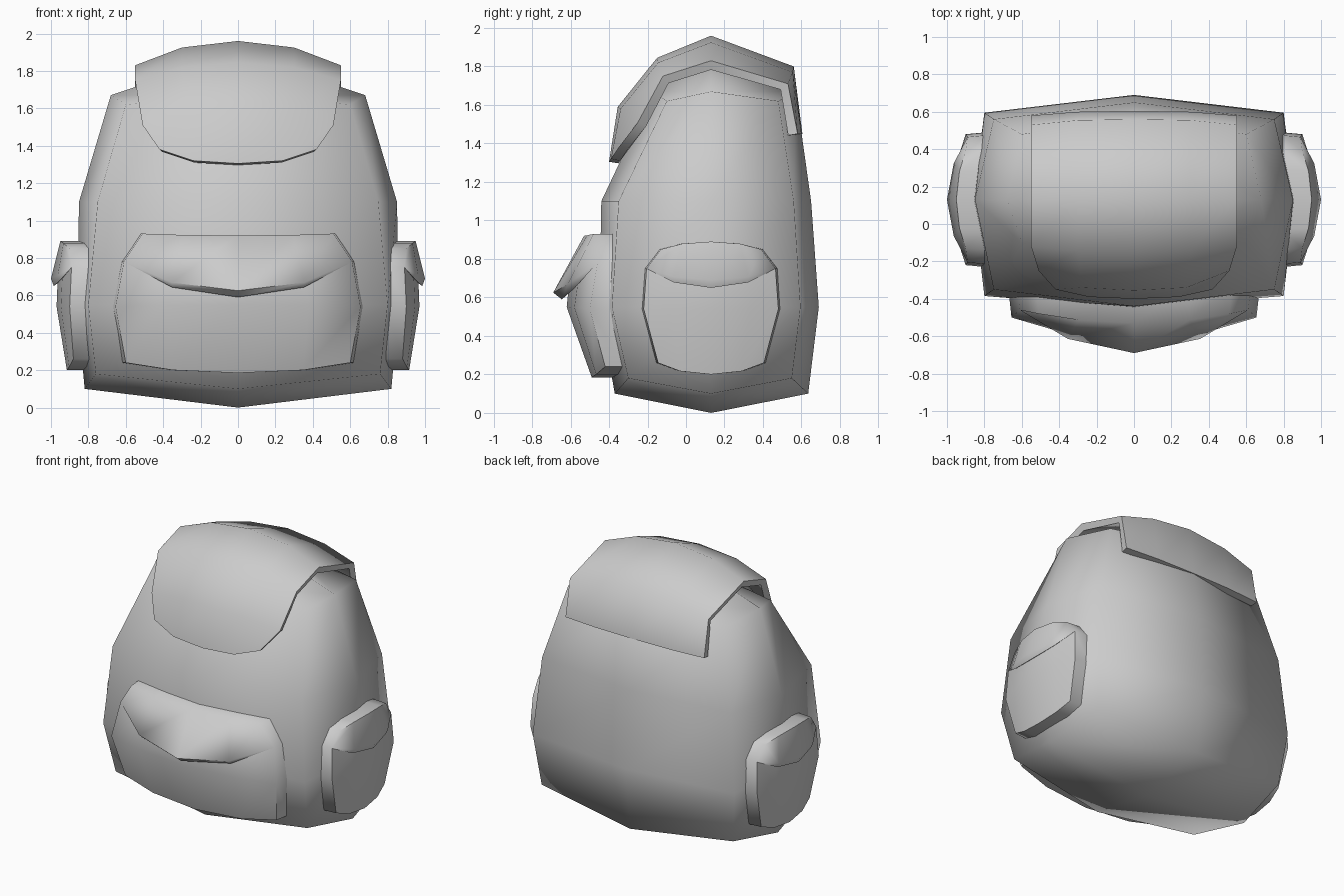
import bpy, bmesh
from math import radians

if "Cube" in bpy.data.objects:
    bpy.data.objects.remove(bpy.data.objects["Cube"])

MID_Y = 0.13  # depth centre of the bag


def finish(bm, name, angle, thickness=0):
    mesh = bpy.data.meshes.new(name)
    bm.to_mesh(mesh)
    bm.free()
    ob = bpy.data.objects.new(name, mesh)
    bpy.context.collection.objects.link(ob)
    bpy.ops.object.select_all(action='DESELECT')
    ob.select_set(True)
    bpy.context.view_layer.objects.active = ob
    if thickness:
        mod = ob.modifiers.new("thickness", 'SOLIDIFY')
        mod.thickness = thickness
        mod.offset = -1
        bpy.ops.object.modifier_apply(modifier=mod.name)
    bpy.ops.object.shade_smooth_by_angle(angle=radians(angle))
    return ob


def mirrored_sheet(rows):
    """Quad sheet from half rows (centre to +edge), mirrored across the first axis."""
    bm = bmesh.new()
    grid = []
    for row in rows:
        full = [(-a, b, c) for a, b, c in reversed(row[1:])] + list(row)
        grid.append([bm.verts.new(p) for p in full])
    for lo, hi in zip(grid, grid[1:]):
        for i in range(len(lo) - 1):
            bm.faces.new((lo[i], lo[i + 1], hi[i + 1], hi[i]))
    return bm


# Main body: stacked eight-point rings, each cap a fan of four quads
def make_body():
    # corner x, front, back, z | side x, front, back mid points, z
    rings = [
        (0.76, -0.30, 0.55, 0.18, 0.82, -0.37, 0.635, 0.10),
        (0.80, -0.385, 0.595, 0.55, 0.86, -0.45, 0.69, 0.55),
        (0.75, -0.35, 0.56, 1.10, 0.85, -0.44, 0.65, 1.10),
        (0.60, -0.10, 0.48, 1.62, 0.68, -0.17, 0.57, 1.67),
    ]
    bm = bmesh.new()
    loops = []
    for cx, cf, cb, cz, sx, mf, mb, mz in rings:
        pts = [(-cx, cf, cz), (0, mf, mz), (cx, cf, cz), (sx, MID_Y, mz),
               (cx, cb, cz), (0, mb, mz), (-cx, cb, cz), (-sx, MID_Y, mz)]
        loops.append([bm.verts.new(p) for p in pts])
    for lo, hi in zip(loops, loops[1:]):
        for i in range(8):
            j = (i + 1) % 8
            bm.faces.new((lo[i], lo[j], hi[j], hi[i]))
    for loop, z in ((loops[0], 0.0), (loops[-1], 1.90)):
        centre = bm.verts.new((0, MID_Y, z))
        for i in range(0, 8, 2):
            bm.faces.new((loop[i - 1], loop[i], loop[i + 1], centre))
    bmesh.ops.recalc_face_normals(bm, faces=bm.faces)
    return finish(bm, "bag_body", 85)


# Pocket with overhanging lid, built in (across, outward, up) space
def make_pocket(name, rows, base, place):
    half = []
    for w, dc, de, zc, ze in rows:
        half.append([(0, dc, zc),
                     (0.58 * w, dc + 0.33 * (de - dc), zc + 0.28 * (ze - zc)),
                     (w, de, ze)])
    bm = mirrored_sheet(half)
    bmesh.ops.remove_doubles(bm, verts=bm.verts, dist=0.001)
    rim = [e for e in bm.edges if e.is_boundary]
    new = bmesh.ops.extrude_edge_only(bm, edges=rim)["geom"]
    for v in (g for g in new if isinstance(g, bmesh.types.BMVert)):
        v.co.x *= 1.03
        v.co.y = base
    bmesh.ops.edgeloop_fill(bm, edges=[e for e in bm.edges if e.is_boundary])
    for v in bm.verts:
        v.co = place(*v.co)
    bmesh.ops.recalc_face_normals(bm, faces=bm.faces)
    return finish(bm, name, 65)


make_body()

# Rows: half width, depth at centre / edge, height at centre / edge
front_rows = [
    (0.60, 0.49, 0.42, 0.185, 0.24),
    (0.655, 0.62, 0.50, 0.55, 0.54),
    (0.61, 0.61, 0.46, 0.65, 0.78),
    (0.61, 0.645, 0.46, 0.59, 0.78),
    (0.61, 0.69, 0.46, 0.625, 0.78),
    (0.51, 0.53, 0.48, 0.92, 0.93),
]
make_pocket("front_pocket", front_rows, 0.32, lambda u, d, z: (u, -d, z))

side_rows = [
    (0.275, 0.915, 0.88, 0.20, 0.26),
    (0.35, 0.97, 0.90, 0.54, 0.54),
    (0.335, 0.965, 0.89, 0.665, 0.75),
    (0.335, 0.985, 0.89, 0.65, 0.75),
    (0.335, 1.00, 0.89, 0.69, 0.75),
    (0.26, 0.95, 0.90, 0.89, 0.85),
]
for side, s in (("right", 1), ("left", -1)):
    make_pocket(side + "_pocket", side_rows, 0.79,
                lambda u, d, z, s=s: (s * d, MID_Y + u, z))

# Top flap: draped sheet from front tip over the top to the back edge
flap = mirrored_sheet([
    [(0, -0.40, 1.305), (0.24, -0.39, 1.32), (0.42, -0.35, 1.38)],
    [(0, -0.355, 1.59), (0.28, -0.34, 1.58), (0.51, -0.25, 1.51)],
    [(0, -0.15, 1.845), (0.30, -0.145, 1.82), (0.55, -0.12, 1.75)],
    [(0, 0.13, 1.96), (0.30, 0.13, 1.925), (0.55, 0.13, 1.83)],
    [(0, 0.56, 1.80), (0.30, 0.555, 1.77), (0.55, 0.53, 1.71)],
    [(0, 0.605, 1.45), (0.30, 0.60, 1.45), (0.55, 0.58, 1.45)],
])
finish(flap, "top_flap", 75, thickness=0.05)
